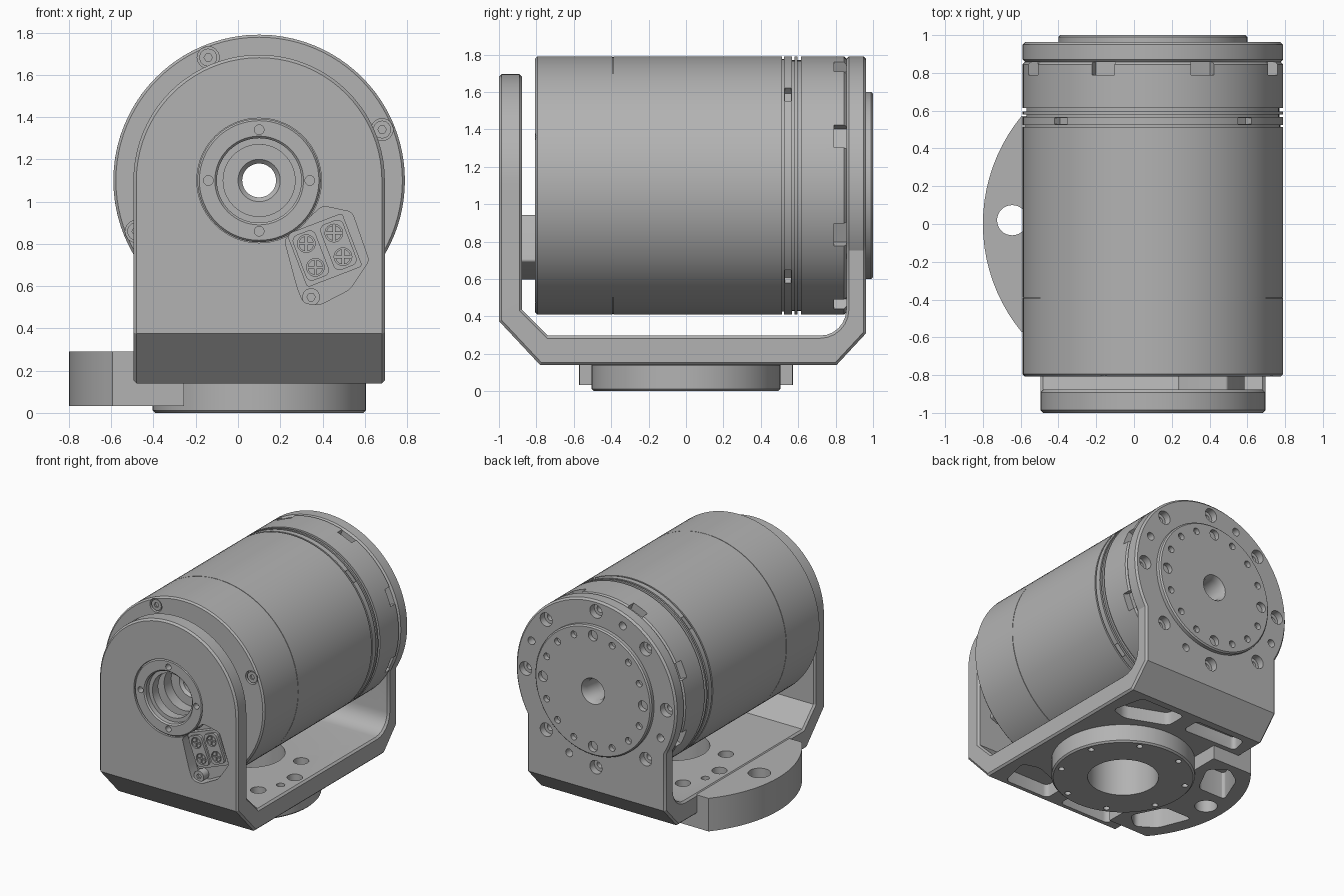
import bpy, bmesh
from math import cos, sin, pi, radians
from mathutils import Matrix, Vector

cube = bpy.data.objects.get("Cube")
if cube:
    bpy.data.objects.remove(cube)

grey = bpy.data.materials.new("machined grey")
grey.use_nodes = True
grey.diffuse_color = (0.45, 0.45, 0.45, 1)
grey.node_tree.nodes["Principled BSDF"].inputs["Base Color"].default_value = (0.45, 0.45, 0.45, 1)

CX, CZ = 0.1, 1.1      # motor axis
R = 0.69               # motor radius


def circle(x, y, r, n=32):
    return [(x + r * cos(2 * pi * i / n), y + r * sin(2 * pi * i / n)) for i in range(n)]


def arc(x, y, r, start, end, n):
    angles = [radians(start + (end - start) * i / n) for i in range(n + 1)]
    return [(x + r * cos(a), y + r * sin(a)) for a in angles]


def rect(x, y, w, h, deg):
    c, s = cos(radians(deg)), sin(radians(deg))
    corners = [(-w / 2, -h / 2), (w / 2, -h / 2), (w / 2, h / 2), (-w / 2, h / 2)]
    return [(x + u * c - v * s, y + u * s + v * c) for u, v in corners]


def polar(r, deg):
    return CX + r * cos(radians(deg)), CZ + r * sin(radians(deg))


def bolt_circle(r, hole, angles, a, b, n=20):
    return [(circle(*polar(r, d), hole, n), a, b, "y") for d in angles]


def finish(name, bm):
    bmesh.ops.recalc_face_normals(bm, faces=bm.faces)
    mesh = bpy.data.meshes.new(name)
    bm.to_mesh(mesh)
    bm.free()
    mesh.materials.append(grey)
    ob = bpy.data.objects.new(name, mesh)
    bpy.context.collection.objects.link(ob)
    return ob


# Extrude outlines along an axis; every part is (outline, start, end, axis, corner radius)
def make(name, parts):
    place = {"x": lambda p, t: (t, p[0], p[1]),
             "y": lambda p, t: (p[0], t, p[1]),
             "z": lambda p, t: (p[0], p[1], t)}
    bm = bmesh.new()
    for pts, a, b, axis, *rounding in parts:
        low = [bm.verts.new(place[axis](p, a)) for p in pts]
        high = [bm.verts.new(place[axis](p, b)) for p in pts]
        bm.faces.new(low)
        bm.faces.new(high)
        n = len(pts)
        for i in range(n):
            bm.faces.new((low[i], low[(i + 1) % n], high[(i + 1) % n], high[i]))
        if rounding:
            edges = [bm.edges.get((low[i], high[i])) for i in range(n)]
            bmesh.ops.bevel(bm, geom=edges, offset=rounding[0], segments=4,
                            profile=0.5, affect="EDGES")
    return finish(name, bm)


# Revolve a closed (y, radius) profile around the motor axis
def lathe(name, profile, steps=96):
    bm = bmesh.new()
    verts = [bm.verts.new((CX + r, y, CZ)) for y, r in profile]
    edges = [bm.edges.new((verts[i - 1], verts[i])) for i in range(len(verts))]
    bmesh.ops.spin(bm, geom=verts + edges, cent=(CX, 0, CZ), axis=(0, 1, 0),
                   angle=2 * pi, steps=steps, use_merge=True)
    bmesh.ops.remove_doubles(bm, verts=bm.verts, dist=0.0001)
    return finish(name, bm)


def apply(ob, mod):
    with bpy.context.temp_override(object=ob, active_object=ob, selected_objects=[ob]):
        bpy.ops.object.modifier_apply(modifier=mod.name)


def combine(ob, parts, operation="DIFFERENCE"):
    tool = make("cutter", parts)
    tool.hide_render = True
    mod = ob.modifiers.new("combine", "BOOLEAN")
    mod.operation, mod.solver, mod.object = operation, "EXACT", tool
    apply(ob, mod)
    bpy.data.objects.remove(tool)


def chamfer(ob, width):
    mod = ob.modifiers.new("chamfer", "BEVEL")
    mod.width, mod.segments, mod.angle_limit = width, 1, radians(50)
    apply(ob, mod)


# Bracket: U profile trimmed to a rounded front outline and a wider round back
u_profile = [(-1, 2), (-1, 0.375), (-0.78, 0.14), (0.805, 0.14), (0.963, 0.31), (0.963, 2),
             (0.857, 2)] + arc(0.717, 0.437, 0.14, 0, -90, 6) + [
             (-0.738, 0.297), (-0.877, 0.437), (-0.877, 2)]
bracket = make("bracket", [(u_profile, -1, 1.2, "x")])
outline = arc(CX, CZ, 0.595, 0, 180, 40) + [(-0.495, 0), (0.695, 0)]
trim = make("trim", [(outline, -1.2, 1.2, "y")])
combine(trim, [(circle(CX, CZ, R, 80), 0.4, 1.3, "y")], "UNION")
mod = bracket.modifiers.new("trim", "BOOLEAN")
mod.operation, mod.solver, mod.object = "INTERSECT", "EXACT", trim
apply(bracket, mod)
bpy.data.objects.remove(trim)
chamfer(bracket, 0.014)

# Side tab with a curved rim
tab = arc(CX, 0, 0.9, 140.5, 219.5, 20) + [(-0.255, -0.57), (-0.255, 0.57)]
combine(bracket, [(tab, 0.033, 0.29, "z")], "UNION")

# Underside pockets, mirrored front to back
pockets = [[(0.17, 0.58), (0.48, 0.46), (0.61, 0.5), (0.55, 0.75), (0.17, 0.75)],
           [(0.05, 0.6), (0.05, 0.75), (-0.38, 0.75), (-0.41, 0.61)],
           [(-0.44, 0.18), (-0.68, 0.18), (-0.58, 0.43), (-0.44, 0.52), (-0.32, 0.42)]]
combine(bracket, [([(x, y * side) for x, y in p], -0.1, 0.24, "z", 0.035)
                  for p in pockets for side in (1, -1)])

# Base bore, tab hole and mounting holes, repeated by half a turn
holes = [(circle(CX, 0, 0.25, 48), -0.2, 0.5, "z"), (circle(-0.645, 0.02, 0.08), -0.2, 0.5, "z")]
for x, y, r in [(0.38, 0.09, 0.055), (0.5, -0.16, 0.055), (0.49, -0.32, 0.03), (0.41, -0.48, 0.055)]:
    holes += [(circle(CX + x * s, y * s, r, 20), 0.2, 0.4, "z") for s in (1, -1)]
combine(bracket, holes)

# Front plate: flange opening and connector recess
combine(bracket, [(circle(CX, CZ, 0.295, 64), -1.1, -0.8, "y")])
recess = [(0.22, 0.82), (0.4, 0.98), (0.54, 0.95), (0.62, 0.72), (0.53, 0.585),
          (0.385, 0.51), (0.31, 0.52), (0.28, 0.595)]
combine(bracket, [(recess, -1.1, -0.91, "y", 0.02)])

# Back plate: hub opening, counterbored bolts and small dowel holes
eighths = [45 * i for i in range(8)]
quarters = [22.5 + 90 * i for i in range(4)]
combine(bracket, [(circle(CX, CZ, 0.3, 48), 0.8, 1.1, "y")]
        + bolt_circle(0.605, 0.052, eighths, 0.91, 1.1)
        + bolt_circle(0.6, 0.03, quarters, 0.9, 1.1))
combine(bracket, bolt_circle(0.605, 0.027, eighths, 0.87, 1))

# Base disc
base = make("base_disc", [(circle(CX, 0, 0.505, 80), 0, 0.15, "z")])
chamfer(base, 0.012)
combine(base, [(circle(CX, 0, 0.25, 48), -0.1, 0.3, "z")]
        + [(circle(CX + 0.45 * cos(radians(d + 20)), 0.45 * sin(radians(d + 20)), 0.022, 16),
            -0.1, 0.08, "z") for d in eighths])

# Front flange ring with a stepped bore
flange = lathe("flange_ring", [(-0.998, 0.21), (-0.998, 0.283), (-0.988, 0.292), (-0.88, 0.292),
                               (-0.88, 0.17), (-0.95, 0.17), (-0.95, 0.2), (-0.988, 0.2)], 64)
combine(flange, bolt_circle(0.24, 0.023, [0, 90, 180, 270], -1.1, -0.95, 16))


# Motor housing with seam, grooves and a through bore
def groove(y, half, depth):
    return [(y - half, R), (y - half, R - depth), (y + half, R - depth), (y + half, R)]


housing = lathe("motor_housing", [(-0.807, 0.17), (-0.807, R - 0.012), (-0.795, R)]
                + groove(-0.39, 0.002, 0.004) + groove(0.519, 0.006, 0.015)
                + groove(0.573, 0.007, 0.02) + groove(0.605, 0.01, 0.02)
                + [(0.845, R), (0.857, R - 0.012), (0.857, 0.08), (-0.7, 0.08),
                   (-0.72, 0.1), (-0.72, 0.17)])
cuts = [(rect(*polar(R, d + 22.5), 0.12, 0.13, d + 22.5), 0.79, 0.9, "y") for d in eighths]
cuts += [(rect(*polar(R, d + 22.5), 0.09, 0.1, d + 22.5), 0.53, 0.562, "y") for d in quarters]
cuts += bolt_circle(0.63, 0.052, quarters, -0.9, -0.775, 24)
combine(housing, cuts)

# Housing screws with hex sockets
screws = make("housing_screws", bolt_circle(0.63, 0.042, quarters, -0.8, -0.77, 24))
combine(screws, bolt_circle(0.63, 0.02, quarters, -0.9, -0.785, 6))

# Output disc with bolt pattern and flared bore
disc = lathe("output_disc", [(0.84, 0.08), (0.84, 0.3), (0.95, 0.3), (0.95, 0.5), (0.99, 0.5),
                             (1, 0.49), (1, 0.1), (0.96, 0.08)])
combine(disc, bolt_circle(0.43, 0.026, [d + 22.5 * k for d in quarters for k in (0, 1, 2)], 0.96, 1.1, 16)
        + bolt_circle(0.43, 0.04, [d + 67.5 for d in quarters], 0.96, 1.1, 16))

# Cable connector: block, two pods and cross-slotted terminals
TILT = 21
def local(u, v):
    c, s = cos(radians(TILT)), sin(radians(TILT))
    return 0.41 + u * c - v * s, 0.77 + u * s + v * c


connector = make("connector_block", [(rect(*local(0, 0), 0.28, 0.27, TILT), -0.955, -0.8, "y", 0.015)])
pods = make("connector_pods", [(rect(*local(u, 0), 0.115, 0.23, TILT), -0.975, -0.95, "y", 0.03)
                               for u in (-0.07, 0.07)])
spots = [local(u, v) for u in (-0.07, 0.07) for v in (-0.06, 0.06)]
combine(pods, [(circle(*p, 0.042, 24), -1, -0.957, "y") for p in spots])
terminals = make("terminal_screws", [(circle(*p, 0.036, 24), -0.972, -0.95, "y") for p in spots])
for w, h in ((0.08, 0.01), (0.01, 0.08)):
    combine(terminals, [(rect(*p, w, h, 0), -1, -0.964, "y") for p in spots])
clamp = make("clamp_screw", [(circle(0.346, 0.548, 0.042, 24), -0.975, -0.9, "y")])
combine(clamp, [(circle(0.346, 0.548, 0.02, 6), -1, -0.955, "y")])

# Smooth curved walls, keep edges crisp
bpy.ops.object.select_all(action="DESELECT")
for ob in (bracket, base, flange, housing, screws, disc, connector, pods, terminals, clamp):
    ob.select_set(True)
    bpy.context.view_layer.objects.active = ob
bpy.ops.object.shade_smooth_by_angle(angle=radians(28))
